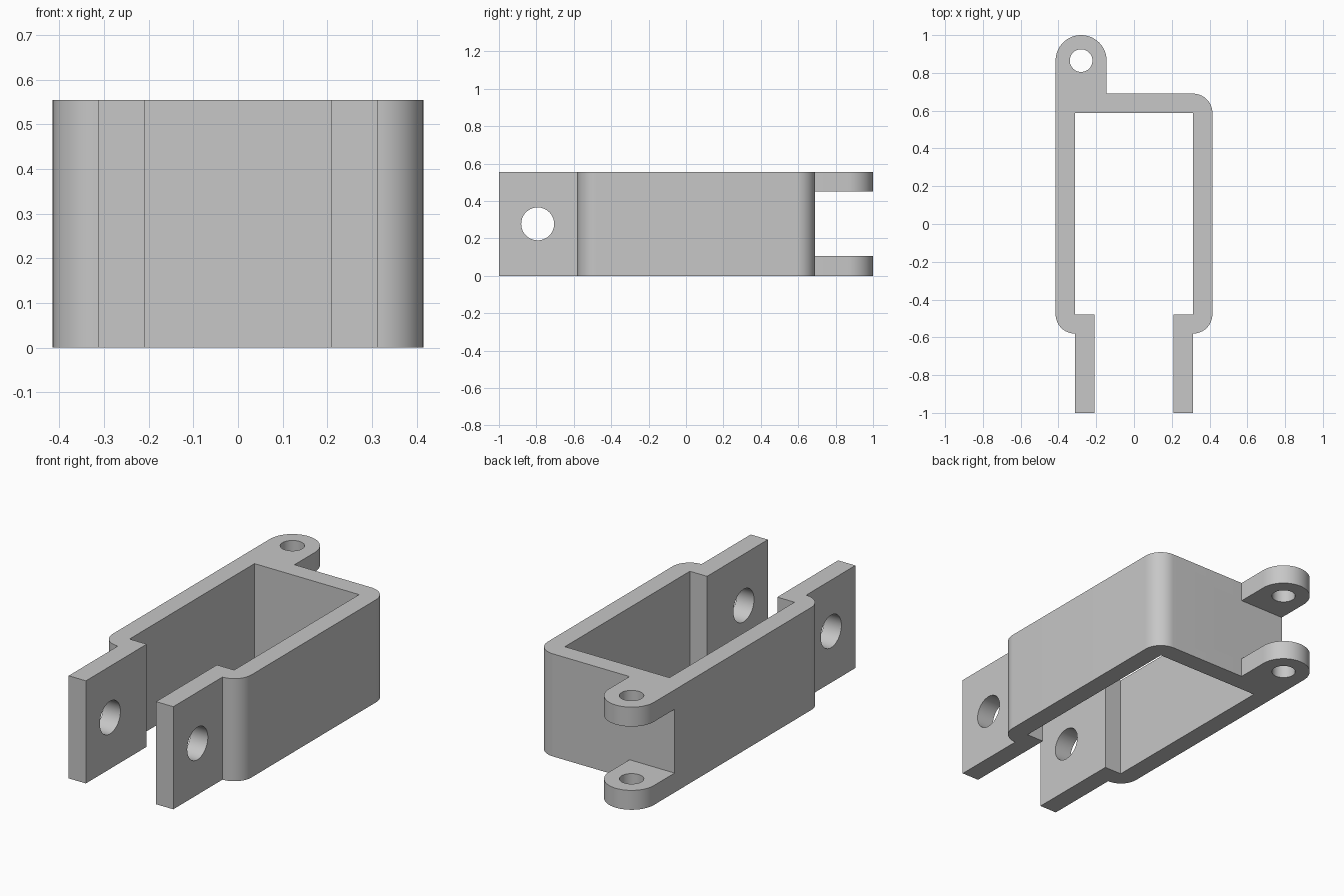
import bpy, bmesh, math
from mathutils import Matrix

if "Cube" in bpy.data.objects:
    bpy.data.objects.remove(bpy.data.objects["Cube"], do_unlink=True)

HEIGHT = 0.555
OUT, INN, ARM = 0.415, 0.313, 0.21      # outer wall, inner wall and arm inner x
BACK, LUG_X, LUG_Y = 0.69, -0.28, 0.865
LUG_R = OUT + LUG_X                     # lug radius, flush with the outer wall
R = OUT - INN                           # corner radius
TAB = 0.105                             # thickness of each lug

steel = bpy.data.materials.new("plain grey")
steel.use_nodes = True
grey = (0.57, 0.57, 0.57, 1)
steel.diffuse_color = grey
steel.node_tree.nodes["Principled BSDF"].inputs["Base Color"].default_value = grey


def arc(cx, cy, r, start, end, n=16):
    angles = [math.radians(start + (end - start) * i / n) for i in range(n + 1)]
    return [(cx + r * math.cos(a), cy + r * math.sin(a)) for a in angles]


def finish(name, bm):
    bmesh.ops.recalc_face_normals(bm, faces=bm.faces)
    mesh = bpy.data.meshes.new(name)
    bm.to_mesh(mesh)
    bm.free()
    mesh.materials.append(steel)
    obj = bpy.data.objects.new(name, mesh)
    bpy.context.collection.objects.link(obj)
    return obj


def prism(name, outline, height):
    bm = bmesh.new()
    face = bm.faces.new([bm.verts.new((x, y, 0)) for x, y in outline])
    top = bmesh.ops.extrude_face_region(bm, geom=[face])["geom"]
    bmesh.ops.translate(bm, vec=(0, 0, height),
                        verts=[v for v in top if isinstance(v, bmesh.types.BMVert)])
    return finish(name, bm)


def drill(name, radius, depth, place):
    bm = bmesh.new()
    bmesh.ops.create_cone(bm, cap_ends=True, segments=64, radius1=radius,
                          radius2=radius, depth=depth, matrix=place)
    return finish(name, bm)


def cut(target, cutter):
    cutter.hide_render = True
    mod = target.modifiers.new("cut", 'BOOLEAN')
    mod.operation = 'DIFFERENCE'
    mod.solver = 'EXACT'
    mod.object = cutter
    bpy.context.view_layer.objects.active = target
    bpy.ops.object.modifier_apply(modifier=mod.name)
    bpy.data.objects.remove(cutter, do_unlink=True)


# Plan of the bracket: outside anticlockwise from the left arm, then back inside
FRONT, LIP = -0.58, -0.48
outline = [(ARM, -1), (INN, -1)]
outline += arc(INN, FRONT + R, R, -90, 0)
outline += arc(OUT - R, BACK - R, R, 0, 90)
outline += [(LUG_X + LUG_R, BACK)]
outline += arc(LUG_X, LUG_Y, LUG_R, 0, 180, 32)
outline += arc(-INN, FRONT + R, R, 180, 270)
outline += [(-INN, -1), (-ARM, -1), (-ARM, LIP), (-INN, LIP),
            (-INN, BACK - R), (INN, BACK - R), (INN, LIP), (ARM, LIP)]
bracket = prism("bracket", outline, HEIGHT)

# Gap that splits the rear lug into an upper and a lower tab
gap = prism("lug_gap", [(-0.6, BACK), (0, BACK), (0, 1.2), (-0.6, 1.2)],
            HEIGHT - 2 * TAB)
gap.data.transform(Matrix.Translation((0, 0, TAB)))
cut(bracket, gap)

# Upright pin hole through the lugs and cross hole through the arms
cut(bracket, drill("pin_hole", 0.06, 2, Matrix.Translation((LUG_X, LUG_Y, 0))))
cut(bracket, drill("arm_hole", 0.088, 2,
                   Matrix.Translation((0, -0.793, HEIGHT / 2))
                   @ Matrix.Rotation(math.pi / 2, 4, 'Y')))

bpy.ops.object.select_all(action='DESELECT')
bracket.select_set(True)
bpy.context.view_layer.objects.active = bracket
bpy.ops.object.shade_smooth_by_angle(angle=math.radians(30))
